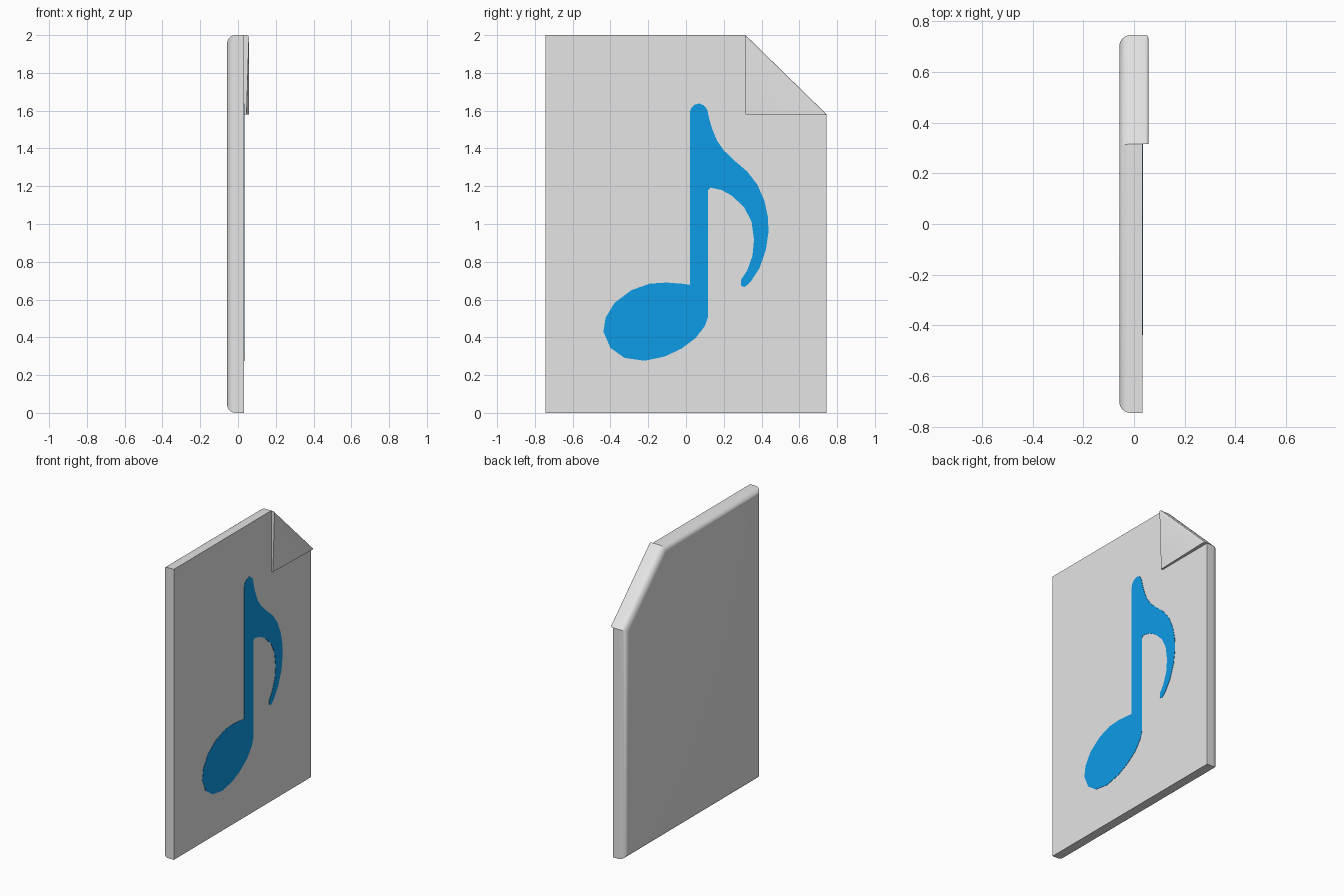
import bpy, bmesh

if "Cube" in bpy.data.objects:
    bpy.data.objects.remove(bpy.data.objects["Cube"])

BACK, FRONT, FOLD = -0.058, 0.033, 0.058   # sheet back, sheet face, folded edge
W, H = 0.745, 2.0
FY, FZ = 0.315, 1.58                       # inner corner of the fold


def material(name, rgb):
    m = bpy.data.materials.new(name)
    m.diffuse_color = (*rgb, 1.0)
    m.use_nodes = True
    m.node_tree.nodes["Principled BSDF"].inputs["Base Color"].default_value = m.diffuse_color
    return m


grey = material("paper grey", (0.78, 0.78, 0.78))
blue = material("note blue", (0.004, 0.33, 0.80))


def prism(name, outline, x0, x1, mat, bevel_rule=None, radius=0.0, segs=6, edit=None):
    """Extrude a (y, z) outline from x0 to x1, then round the chosen edges."""
    bm = bmesh.new()
    a = [bm.verts.new((x0, y, z)) for y, z in outline]
    b = [bm.verts.new((x1, y, z)) for y, z in outline]
    n = len(outline)
    bm.faces.new(a)
    bm.faces.new(b[::-1])
    for i in range(n):
        j = (i + 1) % n
        bm.faces.new((a[i], b[i], b[j], a[j]))
    if edit:
        edit(b)
    bmesh.ops.recalc_face_normals(bm, faces=bm.faces)
    if bevel_rule:
        edges = [e for e in bm.edges if bevel_rule(*[v.co for v in e.verts])]
        bmesh.ops.bevel(bm, geom=edges, offset=radius, segments=segs,
                        profile=0.5, affect='EDGES')
    me = bpy.data.meshes.new(name)
    bm.to_mesh(me)
    bm.free()
    me.materials.append(mat)
    ob = bpy.data.objects.new(name, me)
    bpy.context.collection.objects.link(ob)
    return ob


# Paper sheet with a cut corner, rounded around the back rim
sheet = prism("paper_sheet",
              [(-W, 0), (W, 0), (W, FZ), (FY, H), (-W, H)], BACK, FRONT, grey,
              lambda p, q: p.x < 0 and q.x < 0, 0.045)


# Folded corner flap, sloping down to its inner corner, rounded along the fold
def tilt(front_verts):
    front_verts[0].co.x = 0.045


flap = prism("folded_corner", [(FY, FZ), (W, FZ), (FY, H)], FRONT, FOLD, grey,
             lambda p, q: min(p.x, q.x) > 0.055, 0.012, 5, tilt)

# Music note: stem top, flag outside, flag inside, stem, round head
note_outline = [
    (0.02, 1.59), (0.027, 1.613), (0.047, 1.632), (0.07, 1.638), (0.095, 1.628),
    (0.113, 1.605), (0.122, 1.56), (0.138, 1.505), (0.165, 1.44), (0.2, 1.39),
    (0.257, 1.335), (0.325, 1.277), (0.378, 1.208), (0.415, 1.123), (0.433, 1.04),
    (0.437, 0.96), (0.423, 0.864), (0.39, 0.768), (0.342, 0.694), (0.31, 0.665),
    (0.29, 0.675), (0.291, 0.705), (0.325, 0.756), (0.352, 0.832), (0.36, 0.917),
    (0.347, 1.012), (0.31, 1.085), (0.246, 1.148), (0.188, 1.18), (0.13, 1.193),
    (0.117, 1.18), (0.117, 0.51), (0.1, 0.46), (0.052, 0.397), (-0.024, 0.34),
    (-0.114, 0.298), (-0.22, 0.276), (-0.325, 0.291), (-0.4, 0.344), (-0.437, 0.43),
    (-0.426, 0.503), (-0.378, 0.583), (-0.288, 0.65), (-0.193, 0.684),
    (-0.103, 0.69), (-0.024, 0.684), (0.02, 0.678)]
prism("music_note", note_outline, FRONT - 0.003, FRONT + 0.002, blue)

# Smooth the rounded edges, keep the corners sharp
bpy.ops.object.select_all(action='DESELECT')
for ob in (sheet, flap):
    ob.select_set(True)
bpy.context.view_layer.objects.active = sheet
bpy.ops.object.shade_smooth_by_angle()
